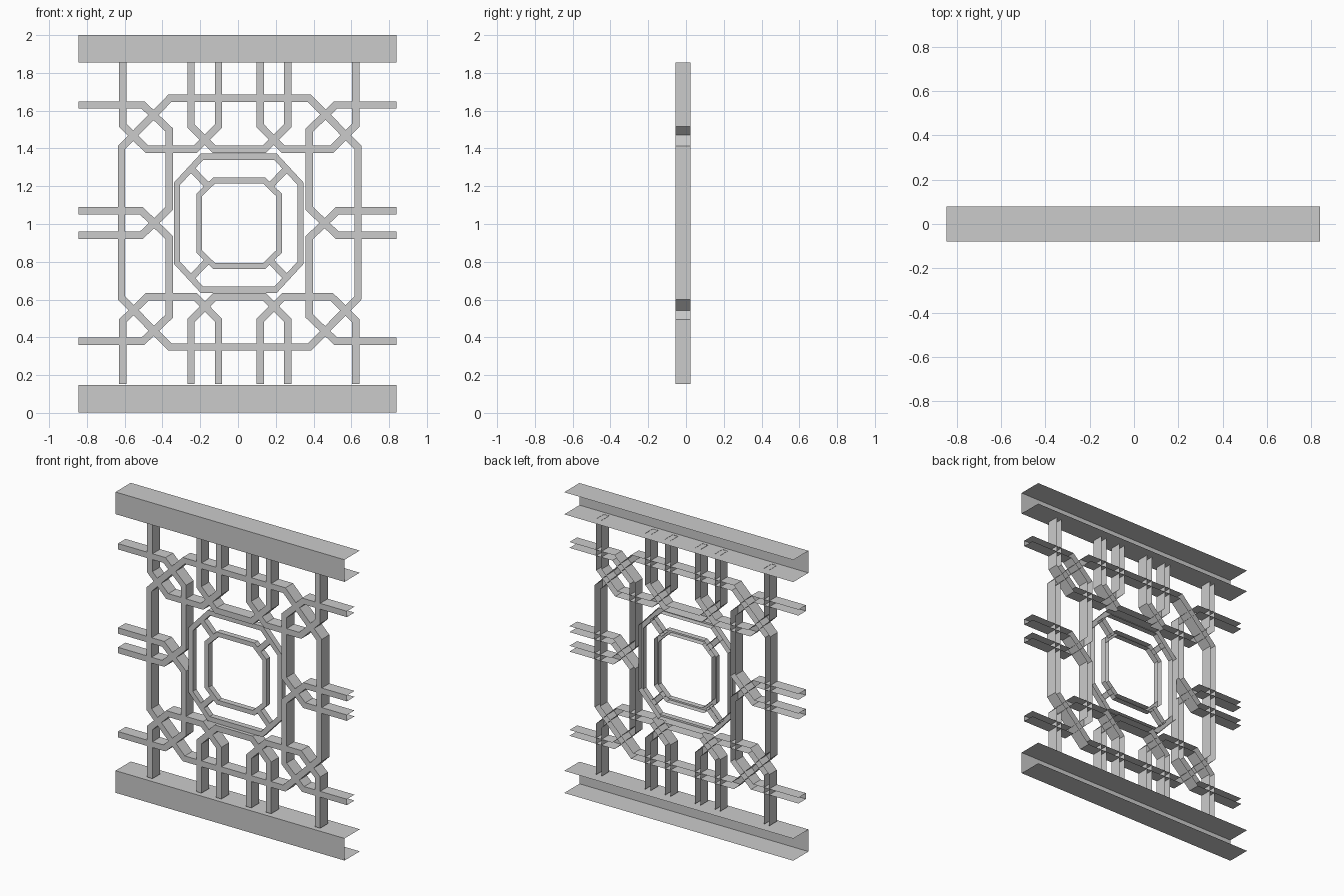
import bpy
from mathutils import Vector

if "Cube" in bpy.data.objects:
    bpy.data.objects.remove(bpy.data.objects["Cube"])

CX, CZ = 0.007, 1.005      # symmetry centre of the lattice
X0, X1 = -0.845, 0.84      # panel ends


def channel(name, path, width, y0, y1, closed=False):
    """Sheet channel along an xz path: front face plus two flanges, open back."""
    pts = [Vector(p) for p in path]
    n = len(pts)
    verts, faces = [], []
    for i, p in enumerate(pts):
        a = pts[i - 1] if closed or i else None
        b = pts[(i + 1) % n] if closed or i < n - 1 else None
        d = [v.normalized() for v in ((p - a) if a else None, (b - p) if b else None) if v]
        norms = [Vector((-v.y, v.x)) for v in d]
        m = sum(norms, Vector((0, 0))).normalized()
        off = m * (width / 2 / m.dot(norms[0]))
        for q in (p + off, p - off):
            verts += [(q.x, y0, q.y), (q.x, y1, q.y)]
    for i in range(n if closed else n - 1):
        k, j = 4 * i, 4 * ((i + 1) % n)
        faces += [(k + 2, j + 2, j, k),
                  (k + 2, k + 3, j + 3, j + 2),
                  (k, j, j + 1, k + 1)]
    me = bpy.data.meshes.new(name)
    me.from_pydata(verts, [], faces)
    ob = bpy.data.objects.new(name, me)
    bpy.context.collection.objects.link(ob)
    return ob


def mirrored(path, fx, fz, cx=CX, cz=CZ):
    return [(min(X1, 2 * cx - x) if fx else x, 2 * cz - z if fz else z) for x, z in path]


def octagon(x, z, cx_, cz_, ox, oz):
    """Chamfered rectangle: half sizes x, z; flat half lengths cx_, cz_."""
    q = [(cx_, z), (-cx_, z), (-x, cz_), (-x, -cz_),
         (-cx_, -z), (cx_, -z), (x, -cz_), (x, cz_)]
    return [(ox + a, oz + b) for a, b in q]


# rails
for name, z in (("bottom_rail", 0.075), ("top_rail", 1.928)):
    channel(name, [(X0, z), (X1, z)], 0.147, -0.08, 0.08)

BAR = (0.039, -0.055, 0.025)

# large octagonal frame
channel("outer_octagon", octagon(0.626, 0.658, 0.37, 0.398, 0.009, 1.007), *BAR, closed=True)

# U-shaped bars hanging from the rails
side_u = [(-0.61, 1.856), (-0.61, 1.523), (-0.482, 1.396),
          (-0.226, 1.396), (-0.103, 1.52), (-0.103, 1.856)]
mid_u = [(-0.249, 1.856), (-0.249, 1.52), (-0.125, 1.396),
         (0.139, 1.396), (0.263, 1.52), (0.263, 1.856)]
# hooked bars entering from the ends
end_hook = [(X0, 1.63), (-0.503, 1.63), (-0.363, 1.497),
            (-0.363, 1.083), (-0.512, 0.94), (X0, 0.94)]
for fz in (False, True):
    v = "lower" if fz else "upper"
    channel(v + "_middle_loop", mirrored(mid_u, False, fz), *BAR)
    for fx in (False, True):
        h = "_right" if fx else "_left"
        channel(v + h + "_loop", mirrored(side_u, fx, fz), *BAR)
        channel(v + h + "_end_bar", mirrored(end_hook, fx, fz), *BAR)

# central double ring with four diagonal ties
RY = (-0.035, 0.003)
channel("ring_large", octagon(0.328, 0.352, 0.195, 0.208, 0.004, 1.004), 0.032, *RY, closed=True)
channel("ring_small", octagon(0.212, 0.226, 0.133, 0.149, 0.006, 1.004), 0.03, *RY, closed=True)
tie = [(-0.158, 1.2), (-0.243, 1.288)]
for fx in (False, True):
    for fz in (False, True):
        channel("ring_tie", mirrored(tie, fx, fz, 0.005, 1.004), 0.035, *RY)
